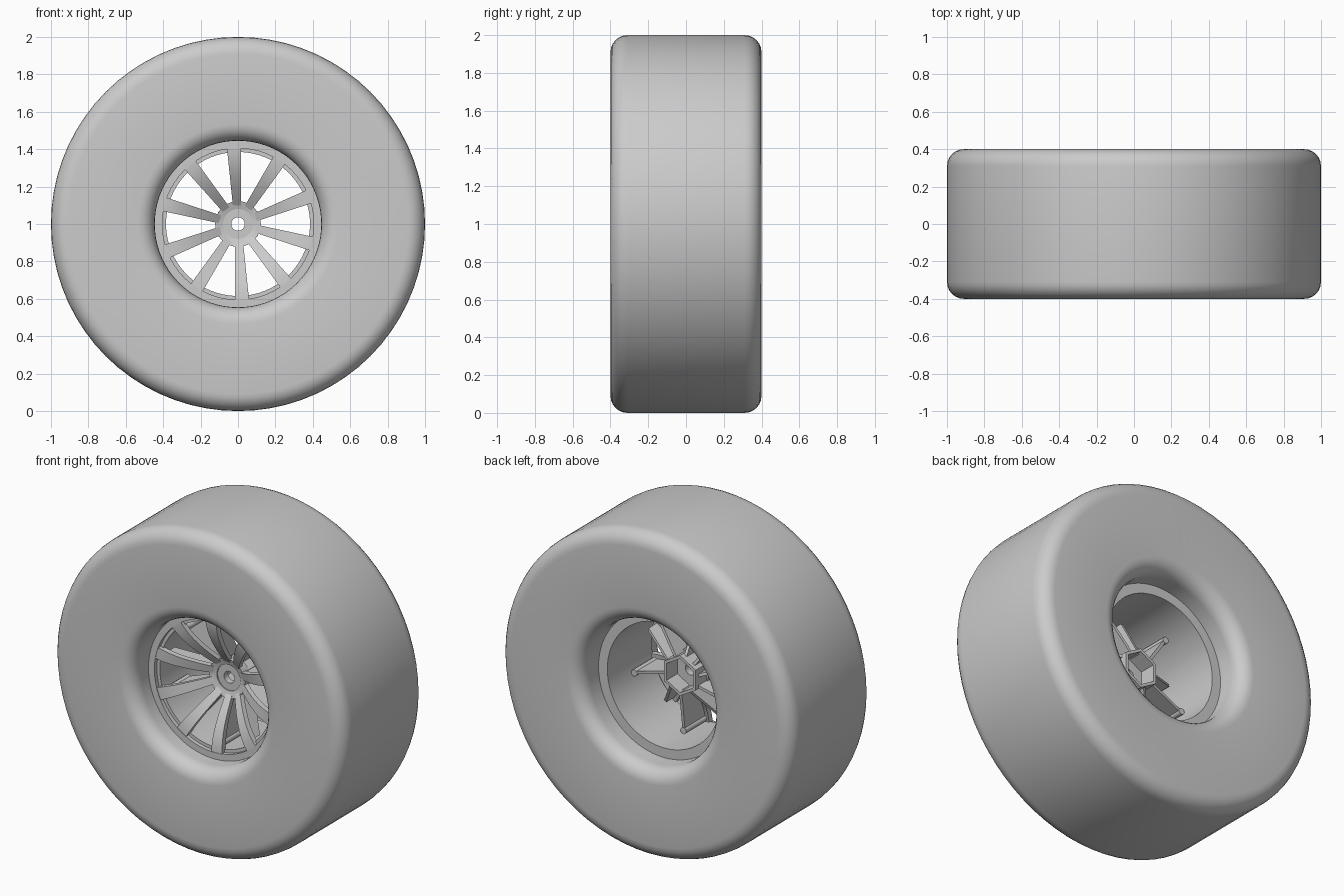
import bpy, bmesh, math
from mathutils import Vector

cube = bpy.data.objects.get("Cube")
if cube:
    bpy.data.objects.remove(cube, do_unlink=True)

GREY = (0.6, 0.6, 0.6, 1)
mat = bpy.data.materials.new("plain grey")
mat.use_nodes = True
mat.diffuse_color = GREY
mat.node_tree.nodes["Principled BSDF"].inputs["Base Color"].default_value = GREY

SPOKES = 10


def point(r, t, y, angle):
    """Wheel coordinates: radius, sideways offset and depth along the axle."""
    c, s = math.cos(angle), math.sin(angle)
    return Vector((r * c - t * s, y, 1 + r * s + t * c))


def skin(bm, sections, closed=False):
    """Join matching loops of points, capping the ends if left open."""
    rings = [[bm.verts.new(p) for p in sec] for sec in sections]
    n = len(rings[0])
    pairs = list(zip(rings, rings[1:]))
    if closed:
        pairs.append((rings[-1], rings[0]))
    else:
        bm.faces.new(rings[0])
        bm.faces.new(rings[-1])
    for a, b in pairs:
        for i in range(n):
            j = (i + 1) % n
            bm.faces.new((a[i], a[j], b[j], b[i]))


def finish(bm, name):
    bmesh.ops.recalc_face_normals(bm, faces=bm.faces[:])
    mesh = bpy.data.meshes.new(name)
    bm.to_mesh(mesh)
    bm.free()
    obj = bpy.data.objects.new(name, mesh)
    bpy.context.collection.objects.link(obj)
    mesh.materials.append(mat)
    bpy.ops.object.select_all(action='DESELECT')
    obj.select_set(True)
    bpy.context.view_layer.objects.active = obj
    bpy.ops.object.shade_smooth_by_angle(angle=math.radians(32))
    return obj


def revolve(name, profile, segments=64):
    """Spin a closed (radius, depth) profile around the axle."""
    bm = bmesh.new()
    skin(bm, [[point(r, 0, y, math.pi / 2 + math.tau * i / segments) for r, y in profile]
              for i in range(segments)], closed=True)
    return finish(bm, name)


# Tyre: rectangle section with four rounded corners
def corner(r, y, start, radius=0.09, steps=6):
    return [(r + radius * math.cos(start + i * math.pi / 2 / steps),
             y + radius * math.sin(start + i * math.pi / 2 / steps))
            for i in range(steps + 1)]


tyre = []
for r, y, quarter in ((0.91, 0.31, 0), (0.535, 0.31, 1), (0.535, -0.31, 2), (0.91, -0.31, 3)):
    tyre += corner(r, y, quarter * math.pi / 2)
revolve("tyre", tyre, 72)

# Rim barrel with a small step inside its front lip
revolve("rim", [(0.46, -0.24), (0.405, -0.24), (0.405, -0.215), (0.385, -0.215),
                (0.385, 0.22), (0.46, 0.22)])

# Hub face with axle hole, and the hexagonal socket behind it
revolve("hub_face", [(0.036, -0.085), (0.08, -0.085), (0.08, -0.092), (0.122, -0.105),
                     (0.122, -0.045), (0.036, -0.045)], 48)
revolve("hex_socket", [(0.105, -0.06), (0.105, 0.06), (0.125, 0.06), (0.125, -0.06)], 6)

# Spokes: dished, tapering bars from the hub to the front lip
bm = bmesh.new()
for k in range(SPOKES):
    a = math.pi / 2 + math.tau * k / SPOKES
    sections = []
    for i in range(9):
        f = i / 8
        r = 0.085 + 0.33 * f
        y = -0.088 - 0.15 * math.sin(f * math.pi / 2)
        left = 0.026 + 0.034 * f
        sections.append([point(r, -0.016, y, a), point(r, left, y, a),
                         point(r, left, y + 0.035, a), point(r, -0.016, y + 0.035, a)])
    skin(bm, sections)
finish(bm, "spokes")

# Webs behind the spokes: deep ones alternate with shallow triangular ones
bm = bmesh.new()
for k in range(SPOKES):
    a = math.pi / 2 + math.tau * k / SPOKES
    tip = 0.0 if k % 2 else -0.12
    outline = [(0.1, -0.07), (0.1, 0.035), (0.365, tip), (0.365, -0.21), (0.25, -0.17)]
    skin(bm, [[point(r, t, y, a) for r, y in outline] for t in (0.006, 0.024)])
finish(bm, "spoke_webs")

# Round posts at the outer ends of the deep webs
bm = bmesh.new()
for k in range(1, SPOKES, 2):
    a = math.pi / 2 + math.tau * k / SPOKES
    skin(bm, [[point(0.365 + 0.02 * math.cos(q * math.tau / 12),
                     0.015 + 0.02 * math.sin(q * math.tau / 12), y, a) for q in range(12)]
              for y in (-0.215, 0.005)])
finish(bm, "web_posts")
